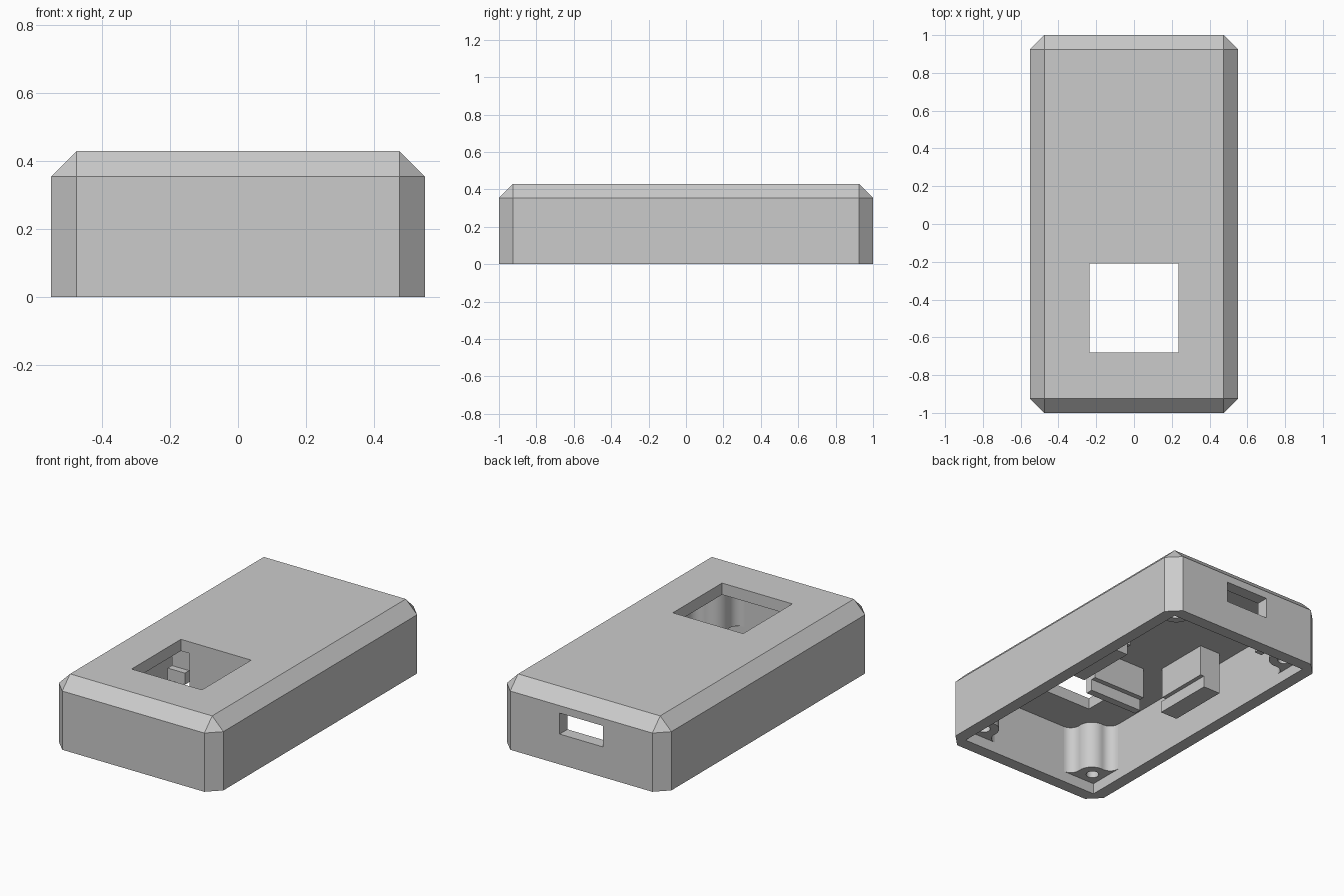
import bpy, bmesh, math
from mathutils import Matrix, Vector

if "Cube" in bpy.data.objects:
    bpy.data.objects.remove(bpy.data.objects["Cube"], do_unlink=True)

# Overall sizes
HX, HY, H = 0.55, 1.0, 0.43
CHAMFER = 0.075
WALL = 0.075
IX, IY, CEIL = HX - WALL, HY - WALL, H - 0.07

grey = bpy.data.materials.new("plain grey plastic")
grey.use_nodes = True
colour = (0.6, 0.6, 0.6, 1)
grey.diffuse_color = colour
grey.node_tree.nodes["Principled BSDF"].inputs["Base Color"].default_value = colour


def make_object(name, bm):
    bmesh.ops.recalc_face_normals(bm, faces=bm.faces[:])
    mesh = bpy.data.meshes.new(name)
    bm.to_mesh(mesh)
    bm.free()
    mesh.materials.append(grey)
    obj = bpy.data.objects.new(name, mesh)
    bpy.context.collection.objects.link(obj)
    return obj


def box_bm(x0, x1, y0, y1, z0, z1):
    bm = bmesh.new()
    centre = Vector((x0 + x1, y0 + y1, z0 + z1)) / 2
    size = Matrix.Diagonal((x1 - x0, y1 - y0, z1 - z0, 1))
    bmesh.ops.create_cube(bm, size=1, matrix=Matrix.Translation(centre) @ size)
    return bm


def box(name, *bounds):
    return make_object(name, box_bm(*bounds))


def cylinder(name, x, y, z0, z1, radius):
    bm = bmesh.new()
    bmesh.ops.create_cone(bm, cap_ends=True, segments=24, radius1=radius, radius2=radius,
                          depth=z1 - z0, matrix=Matrix.Translation((x, y, (z0 + z1) / 2)))
    return make_object(name, bm)


def cut(target, cutters):
    for cutter in cutters:
        cutter.hide_render = True
        mod = target.modifiers.new("cut", 'BOOLEAN')
        mod.operation = 'DIFFERENCE'
        mod.solver = 'EXACT'
        mod.object = cutter
    bpy.context.view_layer.update()
    graph = bpy.context.evaluated_depsgraph_get()
    result = bpy.data.meshes.new_from_object(target.evaluated_get(graph))
    target.modifiers.clear()
    target.data = result
    for cutter in cutters:
        bpy.data.objects.remove(cutter, do_unlink=True)


# Chamfered case, open underneath
bm = box_bm(-HX, HX, -HY, HY, 0, H)
edges = [e for e in bm.edges if any(v.co.z > H / 2 for v in e.verts)]
bmesh.ops.bevel(bm, geom=edges, offset=CHAMFER, segments=1, affect='EDGES')
case = make_object("case", bm)
cut(case, [
    box("cavity_cutter", -IX, IX, -IY, IY, -0.1, CEIL),
    box("window_cutter", -0.235, 0.235, -0.68, -0.21, 0.3, 0.6),
    box("port_cutter", -0.145, 0.145, 0.85, 1.1, 0.183, 0.31),
])


# Screw boss outline: round post blended into both walls, measured from the inner corner
def boss_outline(c=0.075, r=0.085, fillet=0.06, embed=0.02):
    reach = c + math.sqrt((r + fillet) ** 2 - (fillet - c) ** 2)
    tangent = math.atan2(fillet - c, reach - c)
    half = [(reach, -embed)]
    start, end = -math.pi / 2, tangent - math.pi
    for i in range(9):
        a = start + (end - start) * i / 8
        half.append((reach + fillet * math.cos(a), fillet + fillet * math.sin(a)))
    post = []
    for i in range(1, 16):
        a = tangent + (math.pi / 2 - 2 * tangent) * i / 16
        post.append((c + r * math.cos(a), c + r * math.sin(a)))
    return [(-embed, -embed)] + half + post + [(y, x) for x, y in reversed(half)]


BOSS_Z = 0.066
for sx, side in ((1, "left"), (-1, "right")):
    for sy, end in ((1, "back"), (-1, "front")):
        bm = bmesh.new()
        verts = [bm.verts.new((sx * (IX - u), sy * (IY - v), BOSS_Z)) for u, v in boss_outline()]
        face = bm.faces.new(verts)
        top = bmesh.ops.extrude_face_region(bm, geom=[face])["geom"]
        bmesh.ops.translate(bm, vec=(0, 0, CEIL + 0.01 - BOSS_Z),
                            verts=[g for g in top if isinstance(g, bmesh.types.BMVert)])
        boss = make_object(f"screw_boss_{end}_{side}", bm)
        cut(boss, [cylinder("screw_hole_cutter", sx * (IX - 0.072), sy * (IY - 0.077),
                            0, 0.28, 0.036)])
        bpy.ops.object.select_all(action='DESELECT')
        boss.select_set(True)
        bpy.context.view_layer.objects.active = boss
        bpy.ops.object.shade_smooth_by_angle(angle=math.radians(35))

# Stepped stop wall between the window and the board bay
TOP = CEIL + 0.01
box("board_stop", -0.18, 0.18, -0.205, -0.13, 0.17, TOP)
box("board_stop_lip", -0.18, 0.18, -0.205, -0.16, 0.1, 0.17)

# Stepped board rails and rear guides on both sides
for s, side in ((1, "left"), (-1, "right")):
    def side_box(name, inner, outer, *rest):
        x0, x1 = sorted((s * inner, s * outer))
        box(f"{name}_{side}", x0, x1, *rest)
    side_box("board_rail", 0.26, 0.40, -0.06, 0.28, 0.17, TOP)
    side_box("board_rail_lip", 0.285, 0.40, -0.1, 0.28, 0.1, 0.17)
    side_box("rear_guide", 0.28, 0.36, 0.70, 0.80, 0.2, TOP)
    side_box("rear_guide_lip", 0.31, 0.36, 0.70, 0.80, 0.15, 0.2)
